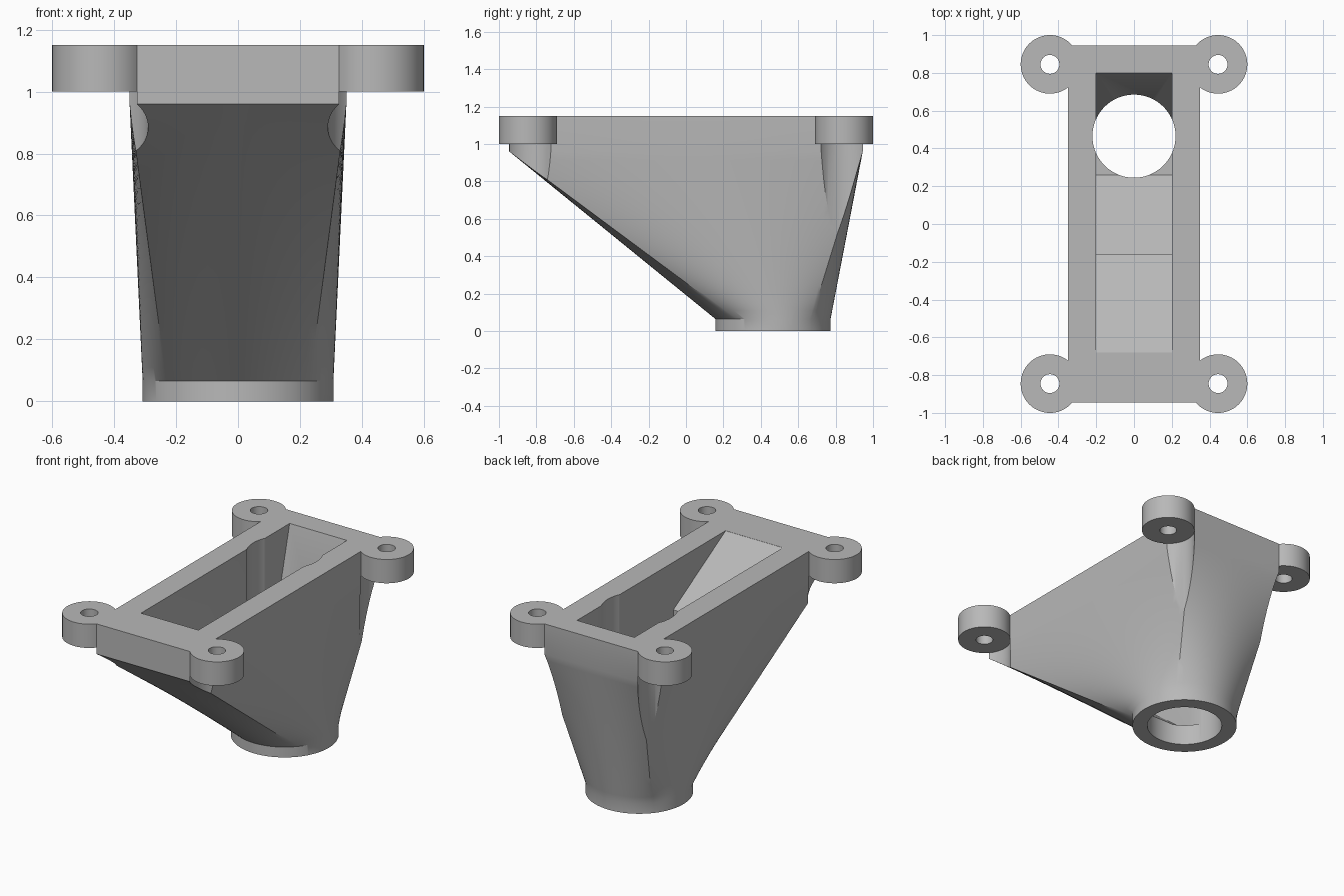
import bpy, bmesh, math
from mathutils import Vector

if "Cube" in bpy.data.objects:
    bpy.data.objects.remove(bpy.data.objects["Cube"], do_unlink=True)

TOP, EAR_Z, RECT_Z, COLLAR_Z = 1.15, 1.0, 0.96, 0.065
HALF_X, HALF_Y = 0.35, 0.945
PIPE_Y, PIPE_R, BORE_R = 0.465, 0.308, 0.22
EAR_X, EAR_Y, EAR_R, SCREW_R = 0.445, 0.845, 0.155, 0.05

grey = bpy.data.materials.new("plain grey")
grey.use_nodes = True
GREY = (0.48, 0.48, 0.48, 1)
grey.diffuse_color = GREY
grey.node_tree.nodes["Principled BSDF"].inputs["Base Color"].default_value = GREY


def make_object(name, bm):
    bmesh.ops.recalc_face_normals(bm, faces=bm.faces)
    mesh = bpy.data.meshes.new(name)
    bm.to_mesh(mesh)
    bm.free()
    mesh.materials.append(grey)
    obj = bpy.data.objects.new(name, mesh)
    bpy.context.collection.objects.link(obj)
    return obj


def cylinder(name, x, y, r, z0, z1, sides=64):
    bm = bmesh.new()
    bmesh.ops.create_cone(bm, cap_ends=True, segments=sides,
                          radius1=r, radius2=r, depth=z1 - z0)
    bmesh.ops.translate(bm, verts=bm.verts, vec=(x, y, (z0 + z1) / 2))
    return make_object(name, bm)


def prism(name, profile, half_width):
    """Extrude a (y, z) profile along x."""
    bm = bmesh.new()
    face = bm.faces.new([bm.verts.new((-half_width, y, z)) for y, z in profile])
    ext = bmesh.ops.extrude_face_region(bm, geom=[face])["geom"]
    verts = [v for v in ext if isinstance(v, bmesh.types.BMVert)]
    bmesh.ops.translate(bm, verts=verts, vec=(2 * half_width, 0, 0))
    return make_object(name, bm)


def combine(target, tool, operation):
    mod = target.modifiers.new("combine", "BOOLEAN")
    mod.operation, mod.solver, mod.object = operation, "EXACT", tool
    bpy.context.view_layer.objects.active = target
    bpy.ops.object.modifier_apply(modifier=mod.name)
    bpy.data.objects.remove(tool, do_unlink=True)


def outline_pairs():
    """Matching points on the top rectangle and the pipe circle, by arc length."""
    a = math.pi * HALF_X / (2 * (HALF_X + HALF_Y)) * 2
    corners = [Vector((sx * HALF_X, sy * HALF_Y))
               for sx, sy in ((-1, 1), (1, 1), (1, -1), (-1, -1))]
    angles = [-a, a, math.pi - a, math.pi + a, 2 * math.pi - a]
    pairs = []
    for i, count in enumerate((18, 48, 18, 48)):
        for k in range(count):
            t = k / count
            ang = angles[i] + (angles[i + 1] - angles[i]) * t
            rect = corners[i].lerp(corners[(i + 1) % 4], t)
            circle = Vector((math.sin(ang) * PIPE_R,
                             PIPE_Y + math.cos(ang) * PIPE_R))
            pairs.append((circle, rect))
    return pairs


# Outer shell: round collar, ruled transition, rectangular flange
a_rows = 20
levels = [(0, 0)] + [(COLLAR_Z + (RECT_Z - COLLAR_Z) * i / a_rows, i / a_rows)
                     for i in range(a_rows + 1)] + [(TOP, 1)]
pairs = outline_pairs()
bm = bmesh.new()
rings = [[bm.verts.new((*c.lerp(r, t), z)) for c, r in pairs] for z, t in levels]
for low, high in zip(rings, rings[1:]):
    for i in range(len(pairs)):
        j = (i + 1) % len(pairs)
        bm.faces.new((low[i], low[j], high[j], high[i]))
bm.faces.new(rings[0])
bm.faces.new(rings[-1])
body = make_object("duct_adapter", bm)

# Mounting ears with screw clearance below and holes through
spots = [(sx * EAR_X, sy * EAR_Y) for sx in (-1, 1) for sy in (-1, 1)]
for x, y in spots:
    combine(body, cylinder("clearance", x, y, EAR_R, 0.3, EAR_Z), "DIFFERENCE")
for x, y in spots:
    combine(body, cylinder("ear", x, y, EAR_R, EAR_Z, TOP), "UNION")
for x, y in spots:
    combine(body, cylinder("screw_hole", x, y, SCREW_R, 0.9, 1.3, 40), "DIFFERENCE")

# Rectangular inlet with stepped ramp, then the round bore
inlet = [(-0.68, 1.3), (-0.68, 1.149), (-0.16, 0.85), (-0.16, 0.47),
         (0.26, 0.13), (0.54, 0.13), (0.8, 1.15), (0.8, 1.3)]
combine(body, prism("inlet", inlet, 0.2), "DIFFERENCE")
combine(body, cylinder("bore", 0, PIPE_Y, BORE_R, -0.2, 1.4, 96), "DIFFERENCE")

# Smooth shading with sharp edges kept
bpy.ops.object.select_all(action="DESELECT")
body.select_set(True)
bpy.context.view_layer.objects.active = body
bpy.ops.object.shade_smooth_by_angle(angle=math.radians(30))
